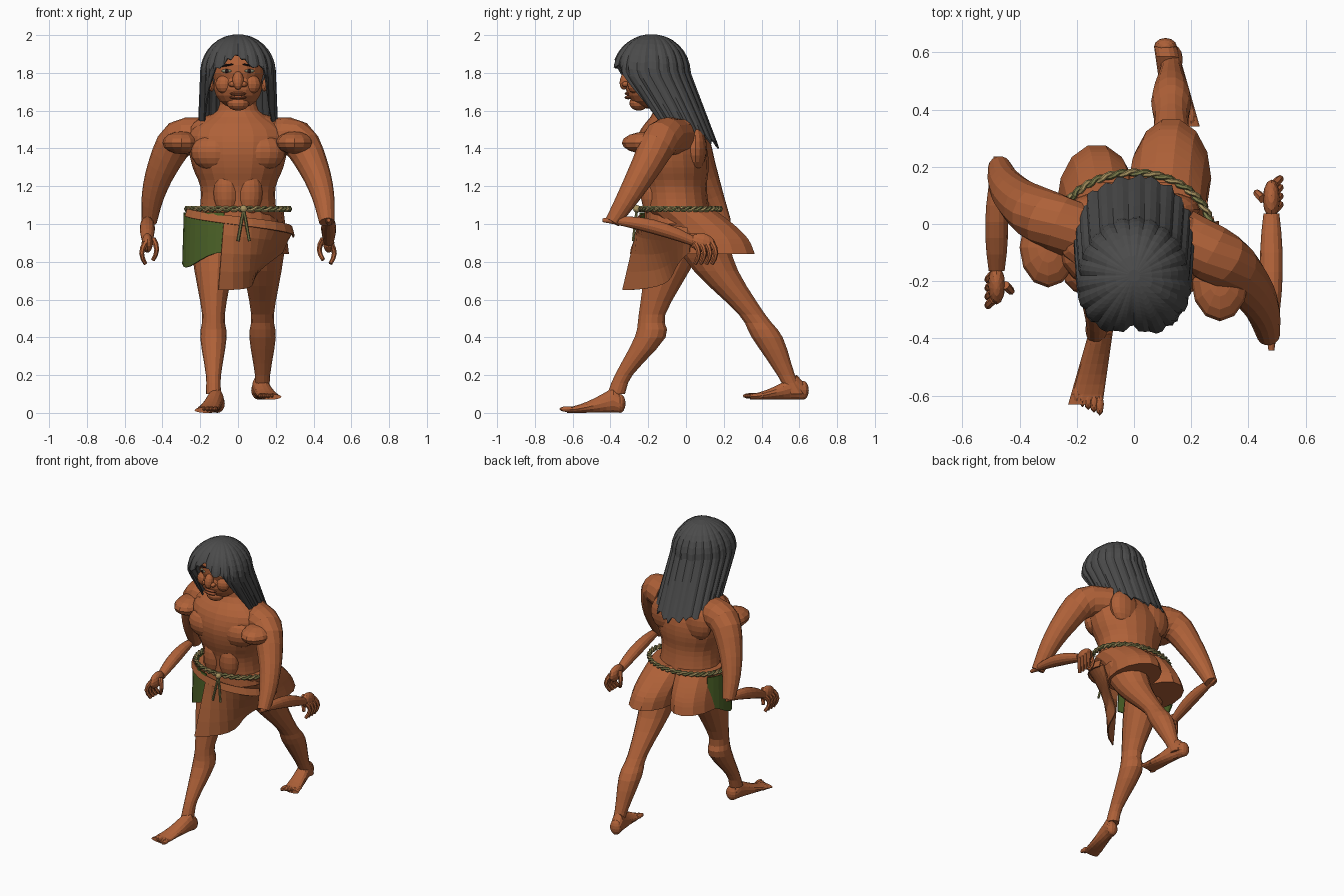
import bpy, bmesh, random
from math import sin, cos, pi, radians, sqrt
from mathutils import Vector, Matrix, Euler

random.seed(4)
if "Cube" in bpy.data.objects:
    bpy.data.objects.remove(bpy.data.objects["Cube"])


def material(name, *rgb):
    mat = bpy.data.materials.new(name)
    mat.use_nodes = True
    mat.diffuse_color = (*rgb, 1)
    mat.node_tree.nodes["Principled BSDF"].inputs["Base Color"].default_value = (*rgb, 1)
    return mat


SKIN = material("warm_skin", .43, .12, .04)
HIDE = material("brown_hide", .41, .12, .04)
HAIR = material("charcoal_hair", .07, .07, .07)
GREEN = material("leaf_green", .07, .12, .02)
TAN = material("rope_tan", .4, .3, .12)
MOSS = material("rope_moss", .2, .2, .07)
BLACK = material("brow_black", .02, .01, .01)
EYE = material("eye_pale", .25, .27, .18)
LIP = material("lip_brown", .3, .08, .03)


def finish(name, bm, mat, thickness=0):
    bmesh.ops.recalc_face_normals(bm, faces=bm.faces)
    mesh = bpy.data.meshes.new(name)
    bm.to_mesh(mesh)
    bm.free()
    mesh.materials.append(mat)
    obj = bpy.data.objects.new(name, mesh)
    bpy.context.collection.objects.link(obj)
    if thickness:
        solid = obj.modifiers.new("thickness", "SOLIDIFY")
        solid.thickness = thickness
        solid.offset = 0


def smooth(rows, steps):
    """Catmull-Rom interpolation of rows of any width."""
    pts = [Vector(row) for row in rows]
    pts = [pts[0] * 2 - pts[1]] + pts + [pts[-1] * 2 - pts[-2]]
    out = []
    for a, b, c, d in zip(pts, pts[1:], pts[2:], pts[3:]):
        for i in range(steps):
            t = i / steps
            tangent_in, tangent_out = (c - a) / 2, (d - b) / 2
            bend = (c - b) * 3 - tangent_in * 2 - tangent_out
            twist = (b - c) * 2 + tangent_in + tangent_out
            out.append(b + (tangent_in + (bend + twist * t) * t) * t)
    return out + [pts[-2]]


def stitch(bm, grid, closed=False):
    for row, following in zip(grid, grid[1:]):
        for i in range(len(row) if closed else len(row) - 1):
            j = (i + 1) % len(row)
            bm.faces.new((row[i], row[j], following[j], following[i]))


def loft(name, rows, mat, plane, sides=14, steps=3):
    """Rows hold a centre and half widths; plane is level, upright or a reference vector."""
    rows = smooth(rows, steps)
    bm, grid = bmesh.new(), []
    for k, row in enumerate(rows):
        if plane == "level":
            u, v = Vector((1, 0, 0)), Vector((0, 1, 0))
        elif plane == "upright":
            u, v = Vector((1, 0, 0)), Vector((0, 0, 1))
        else:
            ahead, behind = rows[min(k + 1, len(rows) - 1)], rows[max(k - 1, 0)]
            tangent = Vector((ahead - behind)[:3]).normalized()
            u = Vector(plane).cross(tangent).normalized()
            v = tangent.cross(u)
        ring = []
        for i in range(sides):
            angle = 2 * pi * i / sides
            ring.append(bm.verts.new(Vector(row[:3]) + u * row[3] * cos(angle) + v * row[-1] * sin(angle)))
        grid.append(ring)
    stitch(bm, grid, closed=True)
    bm.faces.new(grid[0])
    bm.faces.new(grid[-1])
    finish(name, bm, mat)


def blob(name, centre, radii, mat=SKIN, turn=(0, 0, 0), sides=12):
    bm = bmesh.new()
    place = Matrix.LocRotScale(Vector(centre), Euler([radians(t) for t in turn]), Vector(radii))
    bmesh.ops.create_uvsphere(bm, u_segments=sides, v_segments=sides // 2 + 2, radius=1, matrix=place)
    finish(name, bm, mat)


# Torso and neck, leaning slightly forward
widths = (.22, .2, .2, .24, .26, .25, .11, .1)
depths = (.18, .17, .17, .19, .19, .15, .07, .08)
rows = [(0, -.04 - i * .01, 1 + i / 10, w, d) for i, (w, d) in enumerate(zip(widths, depths))]
loft("torso", rows, SKIN, "level", sides=20)


def leg(side, x, path):
    heights = (.95, .75, .52, .4, .2, .1)
    radii = (.13, .1, .06, .07, .04, .04)
    rows = [(x, y, z, r, r * 1.2) for y, z, r in zip(path, heights, radii)]
    loft(side + "_leg", rows, SKIN, "level")


def foot(side, s, heel_y, ground):
    length = .28
    rows = []
    for i in range(9):
        t = i / 8
        height = (.03 + .13 * (1 - t) ** 1.5) * min(1, .6 + 3 * t)
        rows.append((s * (.11 + .06 * t), heel_y - length * t, ground + height / 2, .04 + .02 * t, height / 2))
    loft(side + "_foot", rows, SKIN, "upright", steps=1)
    blob(side + "_heel", (s * .11, heel_y, ground + .05), (.04, .03, .05))
    for i in range(5):
        centre = (s * (.12 + i * .02), heel_y - length + i * .01, ground + .02)
        blob(f"{side}_toe_{i}", centre, (.015, .04, .015), sides=8)


def digit(name, s, ahead, x, y, z):
    rows = []
    for i in range(5):
        t = i / 4
        curl = .02 * sin(pi * t)
        rows.append((x + s * curl, y + ahead * curl, z - t * .11, .016 - t * .005))
    loft(name, rows, SKIN, (1, 0, 0), sides=7, steps=1)


def arm(side, s, swing, ahead, reach):
    # Upper arm from the shoulder out to the elbow
    outs = (.16, .31, .4, .45, .47)
    heights = (1.46, 1.45, 1.3, 1.15, 1.01)
    radii = (.1, .1, .08, .06, .04)
    rows = [(s * x, swing * i / 4 - .04, z, r) for i, (x, z, r) in enumerate(zip(outs, heights, radii))]
    loft(side + "_upper_arm", rows, SKIN, (0, 1, 0))
    blob(side + "_shoulder", (s * .3, swing * .2 - .13, 1.43), (.1, .14, .06))
    # Level forearm that runs from behind the elbow to the wrist
    elbow = swing * 1.15 - .04
    rows = []
    for i in range(8):
        t = i / 7
        thick = .01 + .03 * sin(pi * t * .8)
        rows.append((s * .48, elbow + ahead * reach * t, 1.02 - .11 * t * t, thick, thick))
    loft(side + "_forearm", rows, SKIN, "upright", steps=1)
    # Hand with curled fingers and a thumb
    wrist = elbow + ahead * reach
    blob(side + "_palm", (s * .48, wrist + ahead * .05, .9), (.03, .07, .05), turn=(-ahead * 15, 0, 0))
    for i in range(4):
        digit(f"{side}_finger_{i}", s, ahead, s * .49, wrist + ahead * (.1 - i * .03), .9)
    digit(side + "_thumb", -s, ahead, s * .45, wrist + ahead * .05, .92)


leg("right", -.13, (-.02, -.1, -.18, -.19, -.33, -.37))
leg("left", .13, (.06, .16, .35, .43, .53, .58))
foot("right", -1, -.35, 0)
foot("left", 1, .62, .07)
arm("right", -1, .24, -1, .4)
arm("left", 1, -.35, 1, .48)

# Mirrored muscles, hips and facial features
for side, s, stride in (("left", 1, .19), ("right", -1, .1)):
    rows = []
    for i in range(4):
        swing = stride * sin(pi * i / 6) - .03
        rows.append((s * (.1 + i * .01), swing, 1.08 - i * .08, .14, .18 + i * .01))
    loft(side + "_hip", rows, SKIN, "level")
    blob(side + "_pectoral", (s * .12, -.17, 1.38), (.13, .09, .1), sides=16)
    blob(side + "_shoulder_blade", (s * .12, .05, 1.4), (.11, .06, .12), sides=16)
    blob(side + "_trapezius", (s * .14, -.06, 1.53), (.13, .1, .05), turn=(0, s * 18, 0))
    blob(side + "_belly_muscle", (s * .06, -.18, 1.17), (.07, .06, .13), sides=16)
    tilt = (0, 0, s * 22)
    blob(side + "_ear", (s * .15, -.17, 1.75), (.02, .03, .05), turn=(0, s * 15, 0))
    blob(side + "_nostril", (s * .03, -.32, 1.74), (.02, .02, .015))
    blob(side + "_cheek", (s * .07, -.27, 1.74), (.05, .04, .05))
    blob(side + "_eye", (s * .06, -.3, 1.81), (.03, .01, .01), EYE, tilt)
    blob(side + "_iris", (s * .06, -.31, 1.81), (.01, .004, .01), BLACK, tilt)
    blob(side + "_eyebrow", (s * .065, -.305, 1.84), (.045, .01, .006), BLACK, (0, s * 8, s * 22))

# Head
blob("skull", (0, -.18, 1.82), (.14, .14, .15), sides=18)
blob("jaw", (0, -.19, 1.73), (.13, .13, .12), sides=18)
blob("chin", (0, -.25, 1.64), (.06, .05, .04))
blob("nose", (0, -.32, 1.76), (.03, .03, .05), turn=(-15, 0, 0))
for name, z in (("upper_lip", 1.69), ("lower_lip", 1.67)):
    blob(name, (0, -.305, z), (.045, .02, .01), LIP)


# Long ridged hair: a dome that drapes down and back to a hem set by the angle
def hem(deg):
    if deg < 40:
        return 1.91 - deg / 400
    if deg < 55:
        return 1.8 - (deg - 40) / 70
    return 1.55 - deg / 1400


def hair_point(z, angle, ridge):
    drop, rise = max(0, 1.8 - z), max(0, z - 1.8)
    dome = ridge * sqrt(1 - (rise / .2) ** 2)
    across, along = sin(angle), cos(angle)
    # Square the front of the section so the sides hang straight
    square = (abs(across) + max(along, 0)) ** .3 if along > 0 else 1
    x = (.19 + .04 * drop) * dome * across * square
    y = (.2 - .17 * drop) * dome * along * square
    return (x, .55 * drop - .18 - y, z)


bm, columns, count, rows = bmesh.new(), [], 64, 14
for i in range(count):
    end = hem(min(i, count - i) * 360 / count) + random.uniform(-.03, .02)
    ridge = 1 if i % 3 else .96
    heights = [1.999 - (1.999 - end) * (k / rows) ** 1.5 for k in range(rows + 1)]
    columns.append([bm.verts.new(hair_point(z, 2 * pi * i / count, ridge)) for z in heights])
stitch(bm, columns + columns[:1])
bm.faces.new([column[0] for column in columns])
finish("hair", bm, HAIR, .01)


# Cloths and belt follow the same oval round the waist
def waist(angle, z, grow):
    return Vector((.27 * grow * cos(angle), .21 * grow * sin(angle) - .03, z))


def wrap(name, mat, start, end, top, bottom, flare):
    bm, grid, count = bmesh.new(), [], 12
    for i in range(count + 1):
        t = i / count
        angle = radians(start + (end - start) * t)
        upper, lower = waist(angle, top(t), 1.05), waist(angle, bottom(t), flare(t))
        grid.append([bm.verts.new(upper.lerp(lower, k / 4)) for k in range(5)])
    stitch(bm, grid)
    finish(name, bm, mat, .008)


wrap("hide_fold", HIDE, -160, 10, lambda t: 1.08 - t / 10, lambda t: 1.04 - t / 9, lambda t: 1.1)
# The flap hangs forward at its free corner and tucks back between the legs
wrap("front_flap", HIDE, -105, 15, lambda t: 1.04 - t / 10, lambda t: .65 + t * t / 5,
     lambda t: 1.5 - 3.7 * t + 3.1 * t * t)
wrap("green_cloth", GREEN, -105, -215, lambda t: 1.06, lambda t: .85 - .08 * sin(pi * t) ** 2, lambda t: 1.08)

# Twisted rope belt with a knot and hanging ends
for strand, mat in enumerate((TAN, MOSS)):
    rows = []
    for i in range(121):
        angle = 2 * pi * i / 120
        turn = angle * 20 + strand * pi
        rows.append((*waist(angle, 1.08 + .01 * sin(turn), 1 + .03 * cos(turn)), .009))
    loft(f"rope_strand_{strand}", rows, mat, (0, 0, 1), sides=6, steps=1)
    rows = [(.03 + (strand - .5) * .06 * t, -.26 - .02 * t, 1.08 - .17 * t, .008) for t in (0, .5, 1)]
    loft(f"rope_end_{strand}", rows, MOSS, (0, 1, 0), sides=6)
blob("rope_knot", (.03, -.26, 1.08), (.02, .02, .02), TAN)
